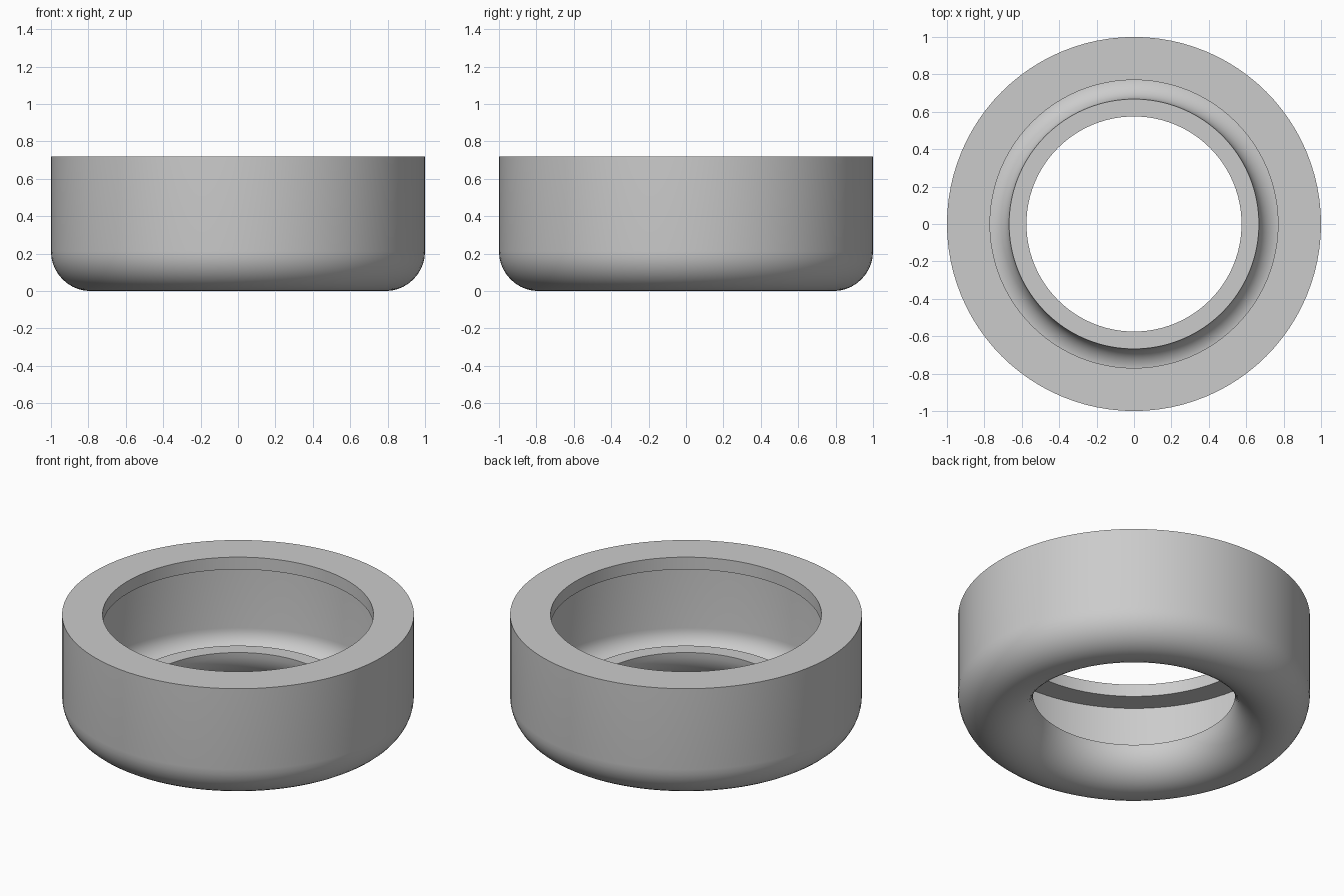
import bpy
import bmesh
import math

cube = bpy.data.objects.get("Cube")
if cube:
    bpy.data.objects.remove(cube, do_unlink=True)

SEGMENTS = 96
HEIGHT = 0.72
OUTER_R = 1.0
HOLE_R = 0.575
WALL = 0.093
LIP_R = 0.77
LIP_THICKNESS = 0.077
MID_R = (OUTER_R + HOLE_R) / 2
BEND = (OUTER_R - HOLE_R) / 2


def half_round(radius, start, end, steps=20):
    """Points of the rounded trough, from angle start to end in degrees."""
    points = []
    for i in range(steps + 1):
        a = math.radians(start + (end - start) * i / steps)
        points.append((MID_R + radius * math.cos(a), BEND + radius * math.sin(a)))
    return points


# Grey finish
grey = bpy.data.materials.new("plain_grey")
grey.use_nodes = True
colour = (0.6, 0.6, 0.6, 1)
grey.diffuse_color = colour
grey.node_tree.nodes["Principled BSDF"].inputs["Base Color"].default_value = colour

# Closed wall section: lip, outer wall, rounded base, hub edge, hollow inside
profile = [(LIP_R, HEIGHT), (OUTER_R, HEIGHT)]
profile += half_round(BEND, 0, -180)
profile += half_round(BEND - WALL, -180, 0)
profile += [(OUTER_R - WALL, HEIGHT - LIP_THICKNESS), (LIP_R, HEIGHT - LIP_THICKNESS)]

# Spin the section into the hollow ring
bm = bmesh.new()
verts = [bm.verts.new((r, 0, z)) for r, z in profile]
edges = [bm.edges.new((v, verts[(i + 1) % len(verts)])) for i, v in enumerate(verts)]
bmesh.ops.spin(bm, geom=verts + edges, cent=(0, 0, 0), axis=(0, 0, 1),
               angle=math.tau, steps=SEGMENTS, use_merge=True)
bmesh.ops.remove_doubles(bm, verts=bm.verts, dist=0.0001)
bmesh.ops.recalc_face_normals(bm, faces=bm.faces)

mesh = bpy.data.meshes.new("hollow_ring_cap")
bm.to_mesh(mesh)
bm.free()
mesh.materials.append(grey)
ring = bpy.data.objects.new("hollow_ring_cap", mesh)
bpy.context.collection.objects.link(ring)

# Smooth curves, crisp rims
bpy.ops.object.select_all(action='DESELECT')
ring.select_set(True)
bpy.context.view_layer.objects.active = ring
bpy.ops.object.shade_smooth_by_angle(angle=math.radians(30))
